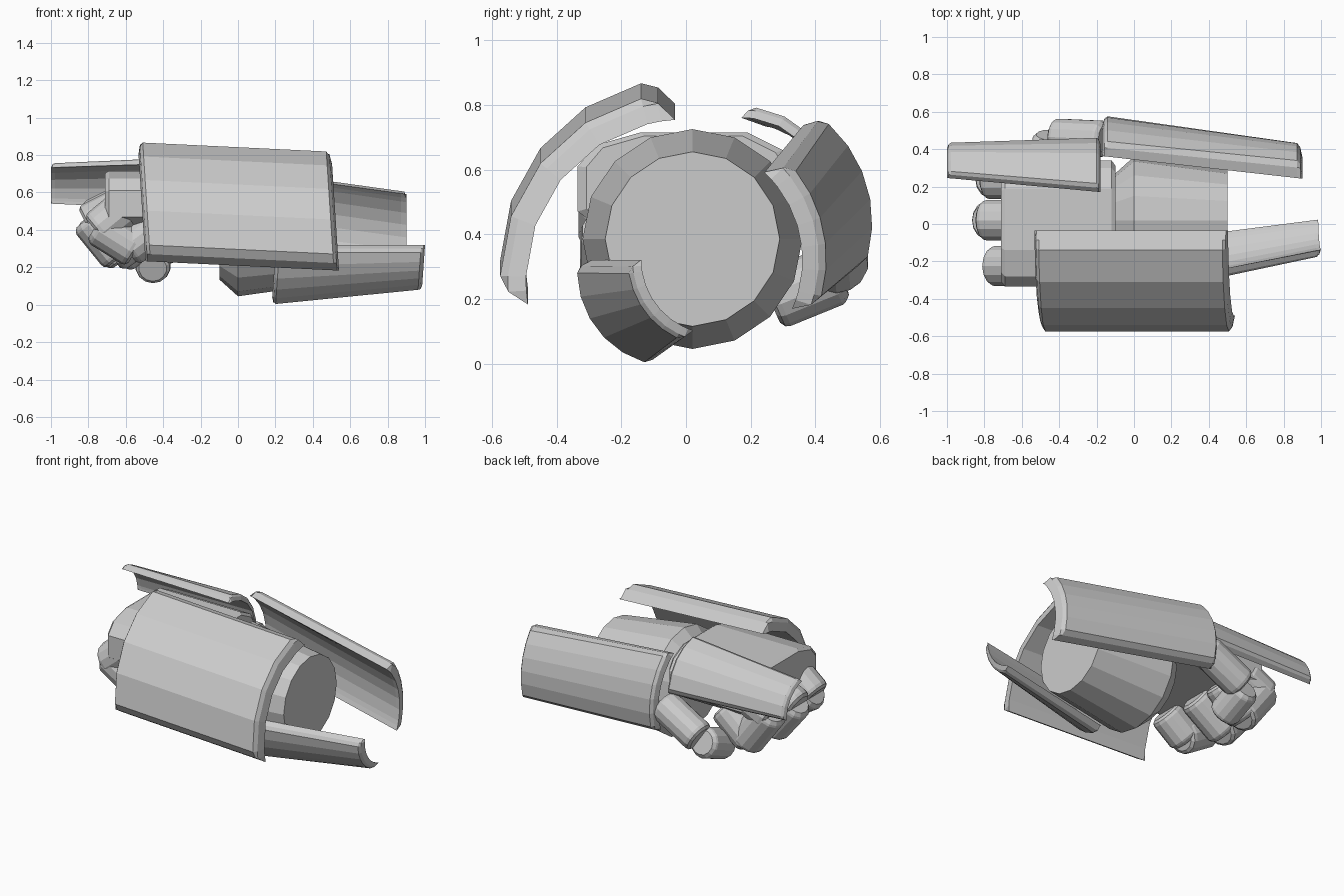
import bpy, bmesh, math
from mathutils import Vector

if "Cube" in bpy.data.objects:
    bpy.data.objects.remove(bpy.data.objects["Cube"])


def make(name, verts, faces):
    me = bpy.data.meshes.new(name)
    me.from_pydata(verts, [], faces)
    bm = bmesh.new()
    bm.from_mesh(me)
    bmesh.ops.remove_doubles(bm, verts=bm.verts, dist=1e-5)
    bmesh.ops.recalc_face_normals(bm, faces=bm.faces)
    bm.to_mesh(me)
    bm.free()
    ob = bpy.data.objects.new(name, me)
    bpy.context.collection.objects.link(ob)
    return ob


def lathe(name, p, q, profile, n):
    """Capped solid of revolution along p-q; profile = (distance from p, radius)."""
    p, q = Vector(p), Vector(q)
    d = (q - p).normalized()
    u = d.cross(Vector((0, 1, 0)) if abs(d.y) < 0.9 else Vector((1, 0, 0))).normalized()
    w = d.cross(u)
    verts, faces = [], []
    for t, r in profile:
        for i in range(n):
            a = 2 * math.pi * i / n
            verts.append(p + d * t + (u * math.cos(a) + w * math.sin(a)) * r)
    for k in range(len(profile) - 1):
        for i in range(n):
            j = (i + 1) % n
            faces.append((k * n + i, k * n + j, (k + 1) * n + j, (k + 1) * n + i))
    faces.append(tuple(range(n)))
    faces.append(tuple(range((len(profile) - 1) * n, len(profile) * n)))
    return make(name, verts, faces)


def segment(name, p, q, r):
    """Finger bone: cylinder with small bevelled ends reaching past the joints."""
    L = (Vector(q) - Vector(p)).length
    e = r * 0.3
    lathe(name, p, q, [(-e, r * 0.78), (-e * 0.4, r * 0.95), (0, r),
                       (L, r), (L + e * 0.6, r * 0.95), (L + e, r * 0.78)], 14)


def plate(name, end0, end1, n, shear=0.0, bev=9, bx=0.026):
    """Curved armour shell lofted between two arc ends:
    end = (x, centre y, centre z, inner r, outer r, start deg, stop deg)."""
    def at(k, u, border):
        t = [0, bx * 0.4, bx, 1 - bx, 1 - bx * 0.4, 1][k]
        x, cy, cz, ri, ro, a0, a1 = [a + (b - a) * t for a, b in zip(end0, end1)]
        s = 1 if a1 > a0 else -1
        lo, hi = a0 + s * bev, a1 - s * bev
        steps = [a0, a0 + s * bev * 0.5]
        steps += [lo + (hi - lo) * i / n for i in range(n + 1)]
        steps += [a1 - s * bev * 0.5, a1]
        m = len(steps)
        lvl = min(u, m - 1 - u, k, 5 - k, 2)
        r = ri + (ro - ri) * (0, 0.7, 1)[lvl] if border else ri
        a = math.radians(steps[u])
        y, z = cy + r * math.cos(a), cz + r * math.sin(a)
        return (x + shear * (z - cz), y, z)
    m = n + 5
    verts, faces = [], []
    for outer in (True, False):
        b = len(verts)
        verts += [at(k, u, outer) for k in range(6) for u in range(m)]
        for k in range(5):
            for u in range(m - 1):
                i = b + k * m + u
                faces.append((i, i + 1, i + m + 1, i + m))
    return make(name, verts, faces)


# Forearm core
lathe("forearm_core", (-0.1, 0.02, 0.385), (0.5, 0.02, 0.385),
      [(0, 0.25), (0.1, 0.34), (0.6, 0.27)], 16)

# Palm block with chamfered section and ends
sec = [(-0.335, 0.47), (-0.335, 0.61), (-0.28, 0.675), (-0.14, 0.715), (0.19, 0.715),
       (0.30, 0.66), (0.34, 0.60), (0.34, 0.47), (0.29, 0.43), (-0.28, 0.43)]
c = len(sec)
pv, pf = [], []
for x, s in ((-0.71, 0.92), (-0.69, 1), (-0.12, 1), (-0.1, 0.92)):
    pv += [(x, y * s, 0.575 + (z - 0.575) * s) for y, z in sec]
for k in range(3):
    pf += [(k * c + i, k * c + (i + 1) % c, (k + 1) * c + (i + 1) % c, (k + 1) * c + i)
           for i in range(c)]
pf += [tuple(range(c)), tuple(range(3 * c, 4 * c))]
make("palm", pv, pf)

# Three curled fingers: (y, knuckle path in x,z)
fingers = {
    "outer": (-0.225, [(-0.62, 0.50), (-0.73, 0.41), (-0.57, 0.31), (-0.45, 0.40)]),
    "middle": (0.02, [(-0.64, 0.51), (-0.78, 0.44), (-0.65, 0.28), (-0.47, 0.40)]),
    "index": (0.24, [(-0.64, 0.52), (-0.76, 0.46), (-0.62, 0.27), (-0.47, 0.40)]),
}
for nm, (y, path) in fingers.items():
    for i in range(3):
        (xa, za), (xb, zb) = path[i], path[i + 1]
        segment(f"{nm}_finger_{i + 1}", (xa, y, za), (xb, y, zb), 0.11 - 0.004 * i)

# Thumb, folded across underneath the fingers
segment("thumb_base", (-0.18, 0.455, 0.43), (-0.40, 0.465, 0.31), 0.1)
segment("thumb_tip", (-0.45, 0.45, 0.27), (-0.455, 0.29, 0.205), 0.095)

# Armour plates
plate("outer_forearm_plate", (-0.50, 0, 0.31, 0.495, 0.575, 94, 189),
      (0.535, 0, 0.26, 0.495, 0.575, 94, 189), 4, shear=-0.065, bev=10)
plate("inner_forearm_plate", (-0.17, 0.17, 0.44, 0.355, 0.41, 57, -24),
      (0.90, -0.01, 0.32, 0.37, 0.44, 47, -24), 5)
plate("lower_forearm_plate", (0.20, -0.045, 0.285, 0.25, 0.296, 172, 262),
      (1.0, 0.09, 0.32, 0.228, 0.265, 180, 253), 5, shear=0.07)
plate("hand_back_plate", (-1.0, 0.22, 0.55, 0.185, 0.215, 82, -3),
      (-0.18, 0.175, 0.505, 0.255, 0.29, 91, 0), 4)
